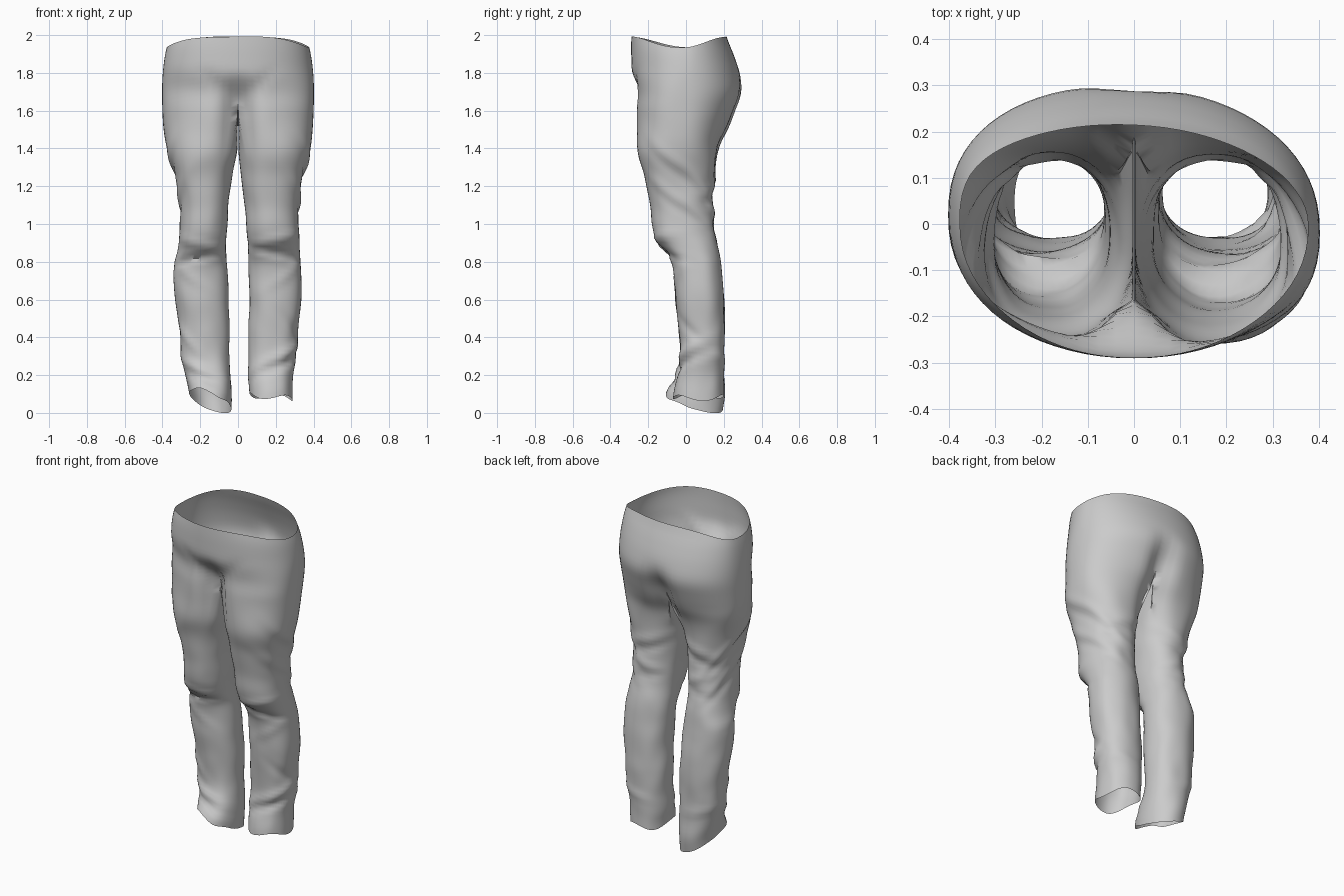
import bpy, bmesh, math
from mathutils import Vector, noise

if "Cube" in bpy.data.objects:
    bpy.data.objects.remove(bpy.data.objects["Cube"])

M, K = 36, 12                 # outer / inner segments of one leg ring
N = M + K
SEAT_ROWS, THIGH_ROWS, LEG_ROWS = 16, 14, 54
Z_THIGH = 1.25

# seat sections: z, half width, front y, back y
SEAT = [(1.2, .34, -.22, .15), (1.4, .385, -.255, .18), (1.5, .395, -.265, .228),
        (1.6, .40, -.268, .268), (1.7, .402, -.262, .298), (1.8, .398, -.285, .283),
        (1.9, .385, -.29, .25), (1.96, .368, -.29, .225), (2.02, .335, -.288, .205)]
# leg sections: z, inner x, outer x, front y, back y
LEFT = [(0, .035, .25, -.10, .19), (.1, .035, .26, -.11, .205), (.2, .04, .28, -.055, .2),
        (.3, .045, .30, -.03, .2), (.45, .045, .31, -.04, .205), (.6, .05, .33, -.055, .2),
        (.78, .06, .338, -.07, .185), (.86, .062, .32, -.115, .175), (.95, .06, .31, -.165, .155),
        (1.1, .05, .308, -.185, .142), (1.25, .03, .335, -.21, .15), (1.4, .005, .37, -.25, .175),
        (1.6, .0, .40, -.265, .26)]
RIGHT = [(0, .06, .29, -.07, .2), (.1, .06, .29, -.065, .2), (.2, .055, .292, -.045, .2),
         (.3, .055, .31, -.03, .2), (.45, .055, .32, -.04, .205), (.6, .06, .335, -.055, .2),
         (.78, .055, .335, -.07, .185), (.86, .052, .325, -.115, .175), (.95, .045, .322, -.17, .155),
         (1.1, .035, .325, -.192, .142), (1.25, .018, .345, -.22, .15), (1.4, .005, .385, -.258, .175),
         (1.6, .0, .40, -.27, .26)]
# cloth folds: side (0 both), angle, z, slope, z width, angle width, height
FOLDS = [(0, 90, .90, .03, .025, 60, .014), (0, 90, .835, -.03, .018, 60, -.018),
         (0, 190, 1.30, -.17, .035, 60, .010), (0, 195, 1.23, -.17, .03, 60, -.008),
         (0, 190, 1.10, -.14, .035, 60, .008), (0, 200, 1.03, -.12, .03, 50, -.008),
         (0, 270, 1.22, .05, .03, 45, .008), (0, 270, 1.16, .05, .025, 45, -.008),
         (0, 270, 1.06, -.04, .025, 45, .008), (0, 270, .98, .03, .025, 45, -.006),
         (-1, 100, .24, .05, .025, 70, .010), (-1, 100, .19, .04, .022, 60, -.008),
         (1, 120, .31, .06, .03, 70, .012), (1, 120, .25, .05, .025, 80, -.012),
         (1, 150, .45, -.10, .03, 40, -.008), (-1, 140, .40, .12, .03, 40, .008),
         (0, 250, .28, -.03, .025, 50, .006), (0, 110, .72, .09, .03, 40, .006)]


def sample(table, z):
    """Smooth cubic reading of a section table at height z."""
    z = min(max(z, table[0][0]), table[-1][0])
    i = next(k for k in range(len(table) - 1) if z <= table[k + 1][0])
    a, b = table[i], table[i + 1]
    p, q = table[max(i - 1, 0)], table[min(i + 2, len(table) - 1)]
    h = b[0] - a[0]
    u = (z - a[0]) / h
    out = []
    for c in range(1, len(a)):
        ma = (b[c] - p[c]) / (b[0] - p[0]) * h
        mb = (q[c] - a[c]) / (q[0] - a[0]) * h
        out.append((2*u**3 - 3*u*u + 1) * a[c] + (u**3 - 2*u*u + u) * ma
                   + (3*u*u - 2*u**3) * b[c] + (u**3 - u*u) * mb)
    return out


def step(a, b, v):
    v = min(max((v - a) / (b - a), 0), 1)
    return v * v * (3 - 2 * v)


def power(v, e):
    return math.copysign(abs(v) ** e, v)


def seat_point(t, z):
    """Half of the hip section, t from front centre to back centre."""
    hw, yf, yb = sample(SEAT, z)
    c = math.cos(t)
    e = .92 - .14 * step(1.8, 1.6, z) if c > 0 else .88
    x, c = hw * power(math.sin(t), .95), power(c, e)
    y = yf * c if c > 0 else -yb * c
    if c > 0:   # fly pinch and V creases
        y += .10 * step(1.82, 1.58, z) * math.exp(-(x / .075) ** 2)
        y += .010 * step(1.86, 1.74, z) * math.exp(-((x - (z - 1.62) * .9) / .035) ** 2)
    else:       # cleft
        y -= .065 * step(1.80, 1.56, z) * math.exp(-(x / .07) ** 2)
    return Vector((x if 1e-4 < t < math.pi - 1e-4 else 0, y, z))


def leg_point(side, a, z):
    """Leg section with folds; a = 0 inner, 90 front, 180 outer, 270 back."""
    xi, xo, yf, yb = sample(LEFT if side < 0 else RIGHT, z)
    d = Vector((-power(math.cos(a), .9), -power(math.sin(a), .9), 0))
    p = Vector(((xi + xo) / 2 + d.x * (xo - xi) / 2, (yf + yb) / 2 + d.y * (yb - yf) / 2, z))
    bump = .005 * noise.noise(Vector((side * 9 + d.x * 1.5, d.y * 1.5, z * 7)))
    for s, fa, fz, slope, wz, wa, amp in FOLDS:
        if s in (0, side):
            da = (a - math.radians(fa) + math.pi) % math.tau - math.pi
            zz = fz + slope * da + side * .012 * math.sin(fz * 9)
            bump += amp * math.exp(-((z - zz) / wz) ** 2 - (da / math.radians(wa)) ** 2)
    return p + d * bump


def waist_z(t, side):
    wave = .014 * math.sin(3 * t + .4 * side) * math.sin(t)
    return 1.970 + .022 * math.cos(2 * t) + wave


def crotch_z(t):
    return 1.59 + .03 * math.cos(t) - .03 * math.sin(t)


def hem_z(side, a):
    if side < 0:
        return .062 - .064 * math.cos(a - math.radians(312)) + .010 * math.sin(4 * a) * step(0, 1, math.sin(a))
    return .085 + .014 * math.sin(3 * a + 1) + .008 * math.cos(a)


def crotch_point(i):
    """Ring where the seat splits: outer hip half plus the crotch bridge."""
    if i <= M:
        t = math.pi * i / M
        return seat_point(t, crotch_z(t))
    u = (i - M) / K
    p = seat_point(math.pi, crotch_z(math.pi)).lerp(seat_point(0, crotch_z(0)), u)
    p.z -= .06 * math.sin(math.pi * u)
    return p


def build_side(bm, side):
    def twist(p):
        """Slight turn of the hips: right side forward."""
        back = step(-.05, .1, p.y)
        amount = step(1.25, 1.5, p.z) * (back + (1 - back) * step(1.85, 1.7, p.z))
        return p.y - .05 * side * p.x * amount

    def ring(points):
        return [bm.verts.new((max(p.x, 0) * side, twist(p), max(p.z, 0))) for p in points]

    def bridge(r1, r2, closed):
        n = len(r1)
        for i in range(n if closed else n - 1):
            j = (i + 1) % n
            bm.faces.new((r1[i], r1[j], r2[j], r2[i]))

    # seat half, waist down to crotch
    rows = []
    for r in range(SEAT_ROWS):
        pts = []
        for i in range(M + 1):
            t = math.pi * i / M
            zw = waist_z(t, side if 0 < i < M else 0)
            pts.append(seat_point(t, zw + (crotch_z(t) - zw) * r / SEAT_ROWS))
        rows.append(ring(pts))
    crotch = ring([crotch_point(i) for i in range(N)])
    rows.append(crotch[:M + 1])
    for r1, r2 in zip(rows, rows[1:]):
        bridge(r1, r2, False)

    # thigh, blending the split ring into the leg section
    angles = [math.pi / 4 + math.tau * .75 * i / M if i <= M else
              math.pi * 1.75 + math.pi / 2 * (i - M) / K for i in range(N)]
    last = crotch
    for r in range(1, THIGH_ROWS + 1):
        u = r / THIGH_ROWS
        pts = []
        for i, a in enumerate(angles):
            c = crotch_point(i)
            z = c.z + (Z_THIGH - c.z) * u
            base = seat_point(math.pi * i / M, z) if i <= M else Vector((c.x, c.y, z))
            p = base.lerp(leg_point(side, a, z), step(0, .9, u))
            p.x = max(p.x, .003)
            pts.append(p)
        new = ring(pts)
        bridge(last, new, True)
        last = new

    # lower leg down to the uneven hem
    for r in range(1, LEG_ROWS + 1):
        u = r / LEG_ROWS
        pts = []
        for a in angles:
            z = Z_THIGH + (.08 - Z_THIGH) * u + (hem_z(side, a) - .08) * step(.75, 1, u)
            pts.append(leg_point(side, a, z))
        new = ring(pts)
        bridge(last, new, True)
        last = new


# trousers: both halves welded along the centre seam
bm = bmesh.new()
for side in (-1, 1):
    build_side(bm, side)
bmesh.ops.remove_doubles(bm, verts=bm.verts, dist=.0005)
bmesh.ops.recalc_face_normals(bm, faces=bm.faces)
outer = max(bm.faces, key=lambda f: f.calc_center_median().x)
if outer.normal.x < 0:
    bmesh.ops.reverse_faces(bm, faces=bm.faces)
mesh = bpy.data.meshes.new("trousers")
bm.to_mesh(mesh)
bm.free()
obj = bpy.data.objects.new("trousers", mesh)
bpy.context.collection.objects.link(obj)
bpy.context.view_layer.objects.active = obj
obj.select_set(True)
bpy.ops.object.shade_smooth_by_angle(angle=math.radians(50))
